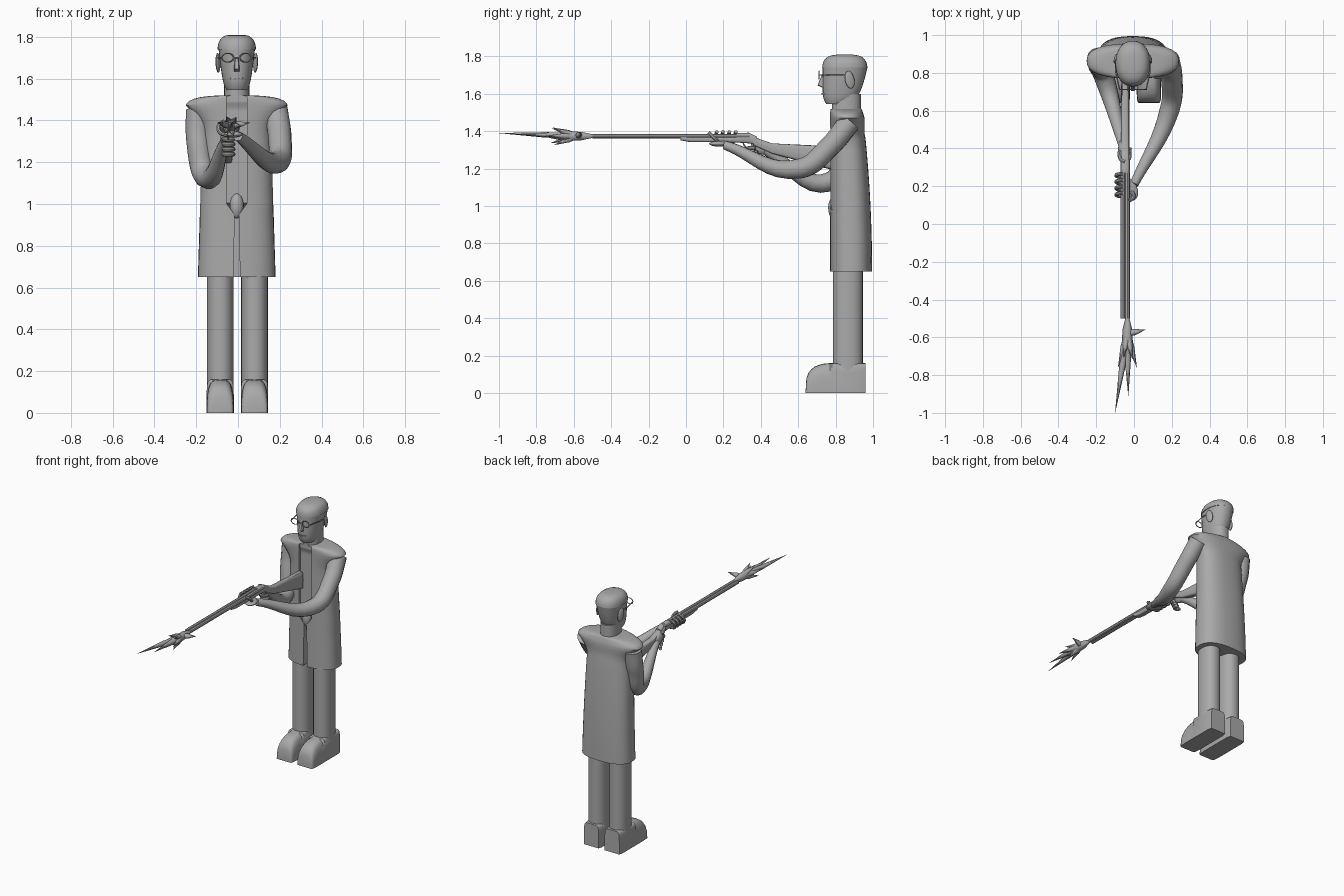
import bpy, bmesh
from math import sin, cos, pi, asin, radians
from mathutils import Vector

cube = bpy.data.objects.get("Cube")
if cube:
    bpy.data.objects.remove(cube)

shade = 0.4
colour = (shade, shade, shade, 1)
grey = bpy.data.materials.new("plain grey")
grey.use_nodes = True
grey.diffuse_color = colour
grey.node_tree.nodes["Principled BSDF"].inputs["Base Color"].default_value = colour
parts = []


def finish(obj, name):
    obj.name = name
    obj.data.materials.clear()
    obj.data.materials.append(grey)
    parts.append(obj)


def loft(name, rings):
    """Skin equal point rings and cap both ends."""
    bm = bmesh.new()
    loops = [[bm.verts.new(point) for point in ring] for ring in rings]
    count = len(loops[0])
    for low, high in zip(loops, loops[1:]):
        for i in range(count):
            j = (i + 1) % count
            bm.faces.new((low[i], low[j], high[j], high[i]))
    bm.faces.new(loops[0])
    bm.faces.new(loops[-1])
    bmesh.ops.recalc_face_normals(bm, faces=bm.faces)
    mesh = bpy.data.meshes.new(name)
    bm.to_mesh(mesh)
    bm.free()
    obj = bpy.data.objects.new(name, mesh)
    bpy.context.collection.objects.link(obj)
    finish(obj, name)


def power(value, exponent):
    return (1 if value >= 0 else -1) * abs(value) ** exponent


def steps(count):
    return [i / count for i in range(count + 1)]


def oval(z, centre_x, front, back, half_width, square=0.9, sides=28):
    """Horizontal rounded ring between a front and a back edge."""
    middle, half_depth = (front + back) / 2, (back - front) / 2
    angles = [2 * pi * i / sides for i in range(sides)]
    return [(centre_x + half_width * power(cos(a), square),
             middle + half_depth * power(sin(a), square), z) for a in angles]


def tube(name, points, radii, smooth=True, detail=2):
    """Tapered limb along a path."""
    curve = bpy.data.curves.new(name, 'CURVE')
    curve.dimensions = '3D'
    curve.bevel_depth = 1
    curve.bevel_resolution = detail
    curve.use_fill_caps = True
    curve.resolution_u = 8
    spline = curve.splines.new('BEZIER' if smooth else 'POLY')
    knots = spline.bezier_points if smooth else spline.points
    knots.add(len(points) - 1)
    for knot, place, radius in zip(knots, points, radii):
        knot.co = place if smooth else (*place, 1)
        knot.radius = radius
        if smooth:
            knot.handle_left_type = knot.handle_right_type = 'AUTO'
    obj = bpy.data.objects.new(name, curve)
    bpy.context.collection.objects.link(obj)
    bpy.ops.object.select_all(action='DESELECT')
    obj.select_set(True)
    bpy.context.view_layer.objects.active = obj
    bpy.ops.object.convert(target='MESH')
    finish(bpy.context.object, name)


def ball(name, place, size, tilt=0, turn=0):
    bpy.ops.mesh.primitive_uv_sphere_add(segments=16, ring_count=10, location=place,
                                         rotation=(radians(tilt), 0, radians(turn)))
    bpy.context.object.scale = size
    finish(bpy.context.object, name)


def arc(name, centre, across, along, radius, start, end):
    """Bent finger or guard: part of a circle in the plane of two directions."""
    angles = [radians(start + (end - start) * u) for u in steps(3)]
    path = [Vector(centre) + Vector(across) * cos(a) + Vector(along) * sin(a) for a in angles]
    tube(name, path, [radius] * len(path))


# Long coat: closed loft with a groove down the front that forms the opening
body_x, coat_front = -0.006, 0.77
hem, waist, armpit, shoulder = 0.65, 0.95, 1.36, 1.47


def coat_ring(z, half_width, back, gap, depth):
    square, sides = 0.8, 32
    middle, half_depth = (coat_front + back) / 2, (back - coat_front) / 2
    gap = min(gap, half_width / 3)
    notch = asin((gap / half_width) ** (1 / square))
    angles = [notch - pi / 2 + 2 * (pi - notch) * u for u in steps(sides)]
    ring = [(body_x + half_width * power(cos(a), square),
             middle + half_depth * power(sin(a), square), z) for a in angles]
    return ring + [(body_x + s * gap, coat_front + depth, z) for s in (-1, 1)]


coat = []
for u in steps(12):
    z = hem + (armpit - hem) * u
    gap, depth = (0.05, 0.02) if z > waist else (0.016 - 0.015 * u, 0.1)
    coat.append(coat_ring(z, 0.186 - 0.022 * u, 0.995 - 0.035 * u * u, gap, depth))
for u in steps(4)[1:]:
    coat.append(coat_ring(armpit + (shoulder - armpit) * u, 0.164 + 0.08 * u ** 1.5, 0.955, 0.05, 0.02))
for u in steps(6)[1:]:
    a = u * pi * 0.47
    coat.append(coat_ring(shoulder + 0.05 * sin(a), 0.244 * cos(a) ** 0.6, 0.955 - 0.02 * u, 0.05, 0.01))
loft("coat", coat)
ball("trouser_front", (body_x, 0.79, 0.99), (0.033, 0.03, 0.06))

# Legs and shoes
for side, label in ((-1, "right"), (1, "left")):
    leg_x = side * 0.082 - 0.003
    loft(label + "_leg", [oval(z, leg_x, 0.785, 0.945, 0.064) for z in (0.1, 0.8)])

    def arch(y, height, square, half_width=0.065):
        return [(leg_x + half_width * power(cos(pi * u), square), y, height * abs(sin(pi * u)) ** square)
                for u in steps(14)]

    heel_y, toe_length, height = 0.77, 0.13, 0.16
    shoe = [arch(0.96, height, 0.25, 0.058), arch(0.93, height, 0.25), arch(heel_y + 0.01, height, 0.25)]
    for u in steps(7):
        a = u * pi * 0.495
        shoe.append(arch(heel_y - toe_length * sin(a), height * cos(a) ** 0.5, 0.6, 0.065 - 0.012 * u ** 4))
    loft(label + "_shoe", shoe)

# Neck and head: tapering face under a flattened dome
loft("neck", [oval(z, body_x, 0.78, 0.935, 0.06) for z in (1.5, 1.6)])
chin, brow, face = 1.545, 1.74, 0.73
head = [oval(chin + (brow - chin) * u, body_x, face + 0.02 * (1 - u) ** 8,
             0.86 + 0.11 * u ** 0.4, 0.047 + 0.04 * u ** 0.5) for u in steps(9)]
for u in steps(6):
    a = u * pi * 0.46
    spread = cos(a) ** 0.5
    head.append(oval(brow + 0.07 * sin(a), body_x, 0.85 - 0.122 * spread, 0.85 + 0.12 * spread, 0.092 * spread))
loft("head", head)
loft("nose", [oval(z, body_x, tip, 0.76, width, 0.6, 12)
              for z, tip, width in ((1.635, 0.725, 0.014), (1.645, 0.703, 0.014), (1.71, 0.73, 0.008))])
loft("mouth", [oval(z, body_x, face - 0.005, 0.76, 0.03) for z in (1.597, 1.605)])

# Ears and spectacles
lens_y, lens_z, wire = 0.712, 1.7, 0.0035
for side, label in ((-1, "right"), (1, "left")):
    ball(label + "_ear", (body_x + side * 0.09, 0.875, 1.675), (0.01, 0.026, 0.048), 12, side * 15)
    bpy.ops.mesh.primitive_torus_add(location=(body_x + side * 0.043, lens_y, lens_z), rotation=(pi / 2, 0, 0),
                                     major_radius=0.028, minor_radius=wire,
                                     major_segments=20, minor_segments=6)
    bpy.context.object.scale.y = 0.75
    finish(bpy.context.object, label + "_spectacle_rim")
    temple = [(body_x + side * x, y, lens_z) for x, y in ((0.07, lens_y), (0.09, 0.8), (0.09, 0.88))]
    tube(label + "_spectacle_temple", temple, [wire] * 3, False, 1)
tube("spectacle_bridge", [(body_x + x, lens_y, lens_z) for x in (-0.016, 0.016)], [wire] * 2, False, 1)

# Arms: shoulder, upper arm, elbow, wrist
taper = (0.06, 0.057, 0.054, 0.024)
tube("right_arm", [(-0.19, 0.875, 1.45), (-0.19, 0.85, 1.3), (-0.155, 0.77, 1.13), (-0.06, 0.42, 1.3)], taper, True, 4)
tube("left_arm", [(0.18, 0.875, 1.45), (0.2, 0.77, 1.32), (0.19, 0.61, 1.2), (0, 0.21, 1.325)], taper, True, 4)

# Hands with curled fingers
gun_x, gun_z = -0.047, 1.374
ball("left_palm", (-0.025, 0.185, 1.333), (0.042, 0.065, 0.016), 0, 25)
ball("right_palm", (-0.062, 0.4, 1.315), (0.022, 0.055, 0.036), -25)
for i in range(4):
    arc("left_finger", (gun_x - 0.01, 0.155 + i * 0.034, gun_z - 0.01),
        (0.037, 0, 0), (0, 0.01, 0.034), 0.01, -80, -260)
    arc("right_finger", (gun_x, 0.365 + i * 0.012, 1.31 - i * 0.024),
        (0.025, 0, 0), (0, 0.03, 0), 0.011, 200, 370)
arc("left_thumb", (gun_x, 0.15, gun_z - 0.01), (0.045, 0, 0), (0, -0.03, 0.03), 0.01, -40, 60)
arc("right_thumb", (gun_x, 0.37, gun_z - 0.02), (0.03, 0, 0), (0, -0.04, 0.03), 0.011, 200, 90)

# Long gun: twin barrels, fore grip, receiver, stock and trigger guard
muzzle, breech = -0.5, 0.34
for side in (-1, 1):
    tube("barrel", [(gun_x + side * 0.012, y, gun_z) for y in (muzzle, breech)], [0.0125] * 2, False)


def slab(name, *sections):
    """Rounded bar along the gun from (y, bottom, top) sections."""
    loft(name, [[(x, y, z) for x, z, flat in oval(0, gun_x, bottom, top, 0.022, 0.5, 16)]
                for y, bottom, top in sections])


slab("fore_grip", (-0.03, 1.352, gun_z), (0.02, 1.342, gun_z), (0.28, 1.34, gun_z))
slab("receiver", (0.27, 1.34, 1.39), (breech, 1.335, 1.39), (0.38, 1.325, 1.37))
slab("stock", (0.36, 1.325, 1.37), (0.46, 1.28, 1.335), (0.775, 1.195, 1.32))
arc("trigger_guard", (gun_x, breech, 1.335), (0, 0.035, 0), (0, 0, 0.025), 0.004, 180, 360)

# Muzzle flash: faceted core, a ring of short tongues and three long ones
core = Vector((-0.035, -0.58, gun_z))
tube("flash_core", [core + Vector((0, y, 0)) for y in (0.085, 0.02, -0.07, -0.18)],
     (0.01, 0.026, 0.03, 0.004), False, 1)
tips = [core + Vector((0.05 * cos(i), -0.15 - 0.03 * cos(2 * i), 0.05 * sin(i))) for i in range(6)]
tips += [Vector((-0.1, -1, 1.39)), Vector((-0.03, -0.91, 1.385)), Vector((0.06, -0.56, 1.39))]
for tip in tips:
    tube("flash_tongue", [core, core.lerp(tip, 0.4), tip], (0.016, 0.017, 0.0005), False, 1)

# Smooth the rounded surfaces while keeping hard edges
bpy.ops.object.select_all(action='DESELECT')
for obj in parts:
    obj.select_set(not obj.name.startswith("flash"))
bpy.context.view_layer.objects.active = parts[0]
bpy.ops.object.shade_smooth_by_angle(angle=radians(40))
